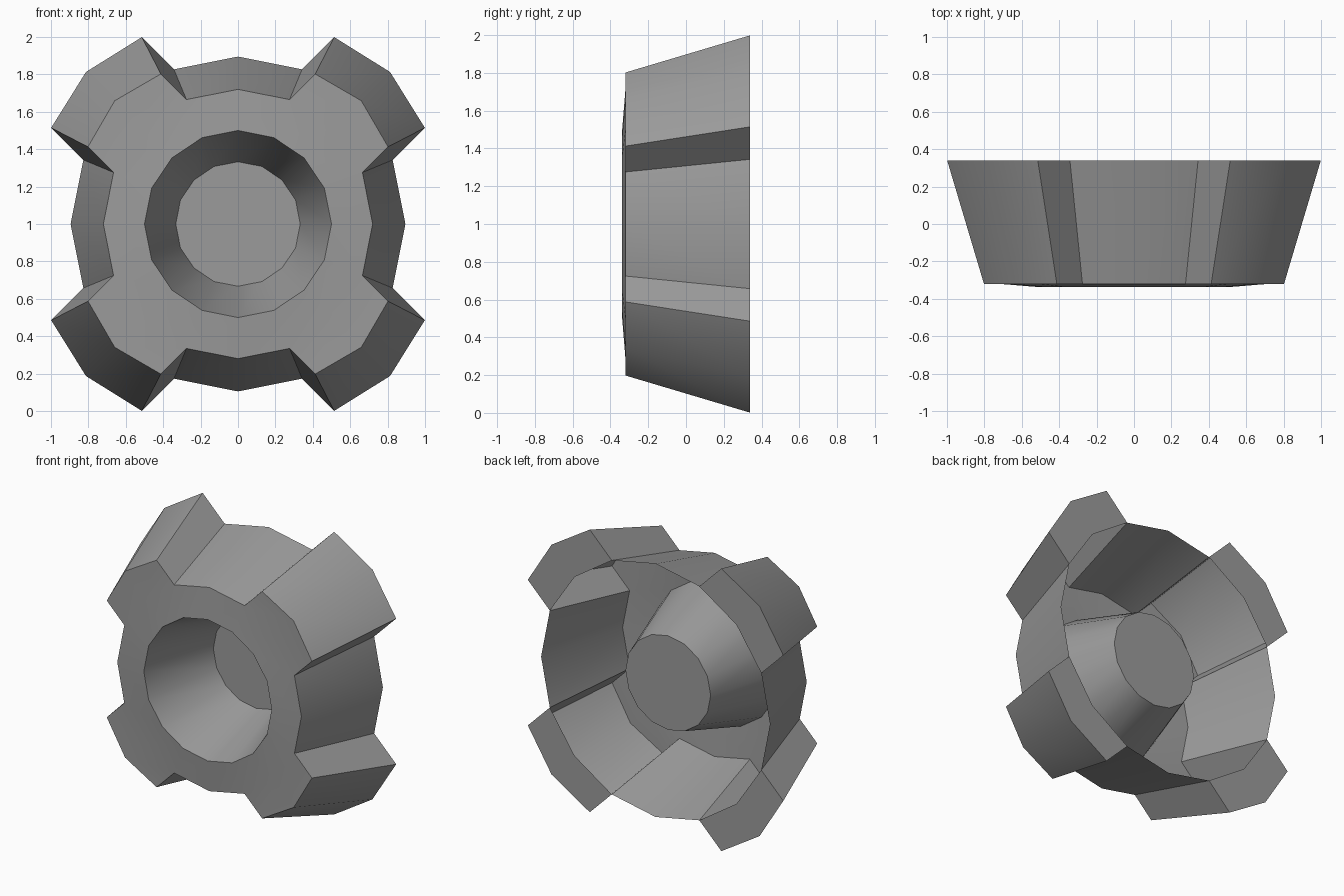
import bpy, bmesh, math

if "Cube" in bpy.data.objects:
    bpy.data.objects.remove(bpy.data.objects["Cube"])

N = 16
FRONT, LIP, BACK, CUP = -0.32, -0.338, 0.34, 0.2
bm = bmesh.new()


def ring(r, y):
    return [bm.verts.new((r * math.sin(2 * math.pi * i / N), y,
                          1 + r * math.cos(2 * math.pi * i / N))) for i in range(N)]


def quad(*v):
    bm.faces.new(v)


def push(verts, mid, side, q):
    # copies of a tooth's three base points moved outward along its diagonal
    sx, sz = (1, 1, -1, -1)[q], (1, -1, -1, 1)[q]
    return [bm.verts.new((v.co.x + sx * d, v.co.y, v.co.z + sz * d))
            for v, d in zip(verts, (side, mid, side))]


floor = ring(0.333, CUP)
lip = ring(0.5, LIP)
front = ring(0.72, FRONT)
back = ring(0.895, BACK)

# Blind conical bore and slightly domed front plate
cup_floor = bm.faces.new(floor)
for a, b in ((floor, lip), (lip, front)):
    for i in range(N):
        j = (i + 1) % N
        quad(a[i], a[j], b[j], b[i])

for q in range(4):
    # Tapered wall between teeth
    for i in (4 * q, (4 * q + 15) % N):
        j = (i + 1) % N
        quad(front[i], front[j], back[j], back[i])
    # Hollow tooth with front face, sides, outer faces and back rim
    k = 4 * q + 1
    fb = [front[(k + n) % N] for n in range(3)]
    bb = [back[(k + n) % N] for n in range(3)]
    fo = push(fb, 0.15, 0.137, q)
    bo = push(bb, 0.18, 0.172, q)
    for n in range(2):
        quad(fb[n], fb[n + 1], fo[n + 1], fo[n])
        quad(fo[n], fo[n + 1], bo[n + 1], bo[n])
        quad(bo[n], bo[n + 1], bb[n + 1], bb[n])
    for n in (0, 2):
        quad(fb[n], fo[n], bo[n], bb[n])

bmesh.ops.recalc_face_normals(bm, faces=bm.faces[:])
cup_floor.normal_update()
if cup_floor.normal.y > 0:
    bmesh.ops.reverse_faces(bm, faces=bm.faces[:])

mesh = bpy.data.meshes.new("toothed_hub")
bm.to_mesh(mesh)
bm.free()
hub = bpy.data.objects.new("toothed_hub", mesh)
bpy.context.collection.objects.link(hub)

# Dark grey finish
grey = bpy.data.materials.new("dark_grey")
grey.diffuse_color = (0.33, 0.33, 0.33, 1)
grey.use_nodes = True
grey.node_tree.nodes["Principled BSDF"].inputs["Base Color"].default_value = grey.diffuse_color
mesh.materials.append(grey)

bpy.context.view_layer.objects.active = hub
hub.select_set(True)
bpy.ops.object.shade_smooth_by_angle(angle=math.radians(30))
